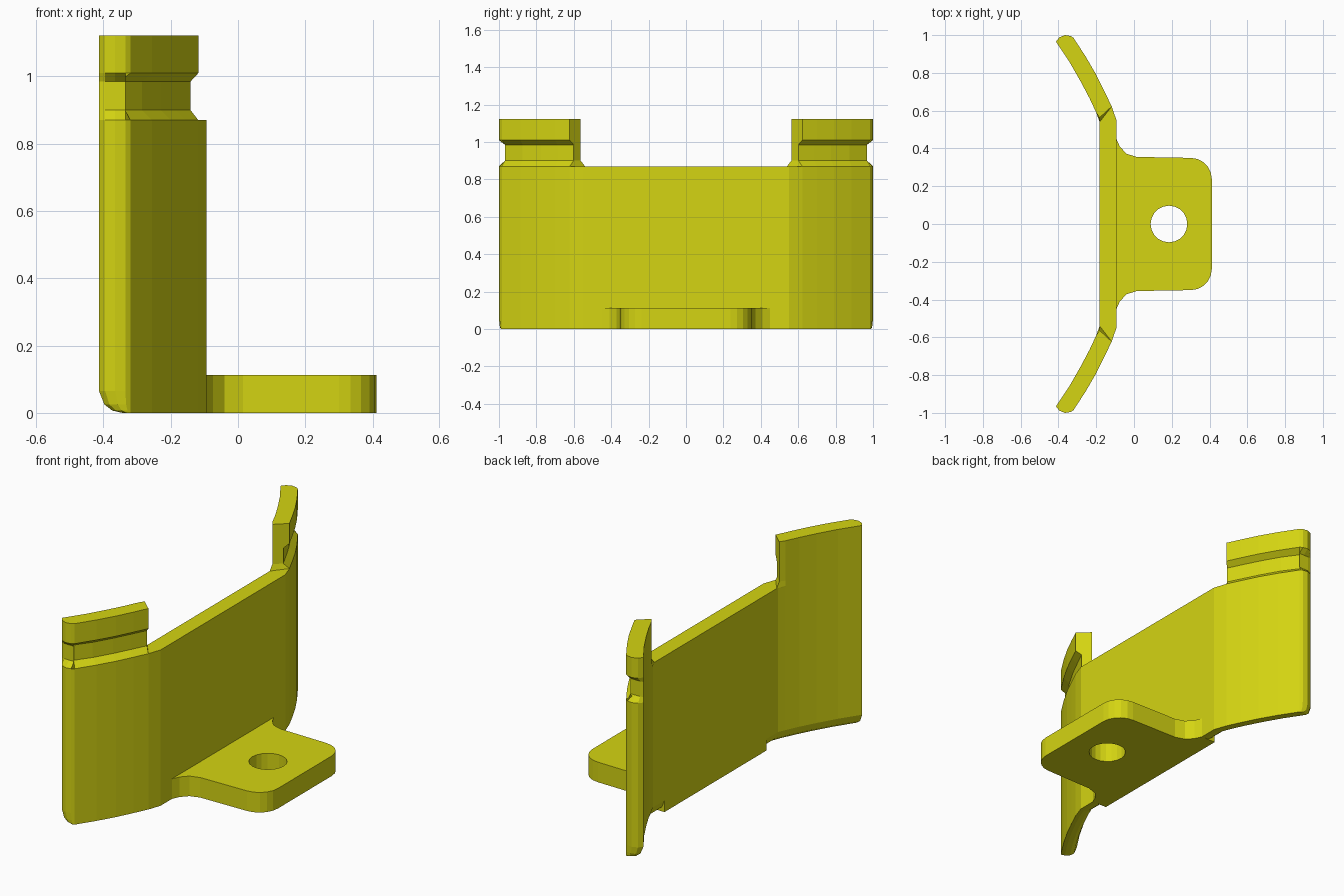
import bpy, bmesh
from math import cos, sin, pi

if "Cube" in bpy.data.objects:
    bpy.data.objects.remove(bpy.data.objects["Cube"])

mat = bpy.data.materials.new("olive_yellow")
mat.diffuse_color = (0.66, 0.66, 0.006, 1)
mat.use_nodes = True
mat.node_tree.nodes["Principled BSDF"].inputs["Base Color"].default_value = mat.diffuse_color

# Plan outline of one curved wing, inner end to tip
FRONT = [(-0.093, 0.55), (-0.118, 0.622), (-0.155, 0.70), (-0.20, 0.79), (-0.255, 0.885), (-0.32, 0.985)]
BACK = [(-0.182, 0.55), (-0.20, 0.59), (-0.235, 0.665), (-0.28, 0.75), (-0.34, 0.855), (-0.413, 0.965)]
TIP = [(-0.335, 0.995), (-0.365, 1.0), (-0.395, 0.988)]


def lerp(a, b, t):
    return (a[0] + (b[0] - a[0]) * t, a[1] + (b[1] - a[1]) * t)


def mirrored(points):
    return [(x, -y) for x, y in reversed(points)]


def loft(name, levels):
    """Skin a stack of (z, outline) levels and cap both ends."""
    bm = bmesh.new()
    rings = [[bm.verts.new((x, y, z)) for x, y in pts] for z, pts in levels]
    n = len(rings[0])
    for a, b in zip(rings, rings[1:]):
        for i in range(n):
            j = (i + 1) % n
            bm.faces.new((a[i], a[j], b[j], b[i]))
    bm.faces.new(rings[0][::-1])
    bm.faces.new(rings[-1])
    bmesh.ops.recalc_face_normals(bm, faces=bm.faces)
    mesh = bpy.data.meshes.new(name)
    bm.to_mesh(mesh)
    bm.free()
    mesh.materials.append(mat)
    obj = bpy.data.objects.new(name, mesh)
    bpy.context.collection.objects.link(obj)
    return obj


# Upright plate with curved wings; its rear lower edge is rounded
def plate_outline(t):
    back = [lerp(b, f, t) for b, f in zip(BACK, FRONT)]
    tip = [lerp(p, FRONT[-1], t) for p in TIP]
    half = FRONT + tip + back[::-1]
    return half + mirrored(half)


loft("upright_plate", [(z, plate_outline(t)) for z, t in
                       [(0, 0.75), (0.007, 0.42), (0.025, 0.17), (0.065, 0), (0.87, 0)]])


# Grooved clip heads on top of both wings
def head_outline(inset, start):
    back = [(-0.182, start)] + BACK[1:]
    front = [lerp(f, b, inset) for f, b in zip(FRONT[1:], BACK[1:])]
    front[0] = lerp(FRONT[1], back[0], inset)
    pts = front + TIP + back[::-1]
    return [(x, min(y, 0.968)) for x, y in pts] if inset else pts


levels = [(0.865, head_outline(0, 0.54)), (0.87, head_outline(0, 0.54)),
          (0.90, head_outline(0.36, 0.563)), (0.985, head_outline(0.36, 0.563)),
          (1.01, head_outline(0, 0.563)), (1.122, head_outline(0, 0.563))]
loft("clip_head_left", levels)
loft("clip_head_right", [(z, mirrored(p)) for z, p in levels])

# Mounting foot with flared root, rounded corners and a screw hole
half = [(-0.182, 0.45), (-0.093, 0.45), (-0.075, 0.41), (-0.04, 0.372), (0.015, 0.355)]
half += [(0.30 + 0.112 * sin(a), 0.238 + 0.112 * cos(a)) for a in [i * pi / 10 for i in range(6)]]
hole = [(0.185 + 0.097 * cos(i * pi / 10), 0.097 * sin(i * pi / 10)) for i in range(20)]
curve = bpy.data.curves.new("mounting_foot", 'CURVE')
curve.dimensions = '2D'
curve.fill_mode = 'BOTH'
curve.extrude = 0.056
for pts in (half + mirrored(half), hole):
    spline = curve.splines.new('POLY')
    spline.points.add(len(pts) - 1)
    for p, (x, y) in zip(spline.points, pts):
        p.co = (x, y, 0, 1)
    spline.use_cyclic_u = True
curve.materials.append(mat)
foot = bpy.data.objects.new("mounting_foot", curve)
foot.location.z = 0.056
bpy.context.collection.objects.link(foot)
bpy.context.view_layer.objects.active = foot
foot.select_set(True)
bpy.ops.object.convert(target='MESH')
for poly in foot.data.polygons:
    poly.use_smooth = False
